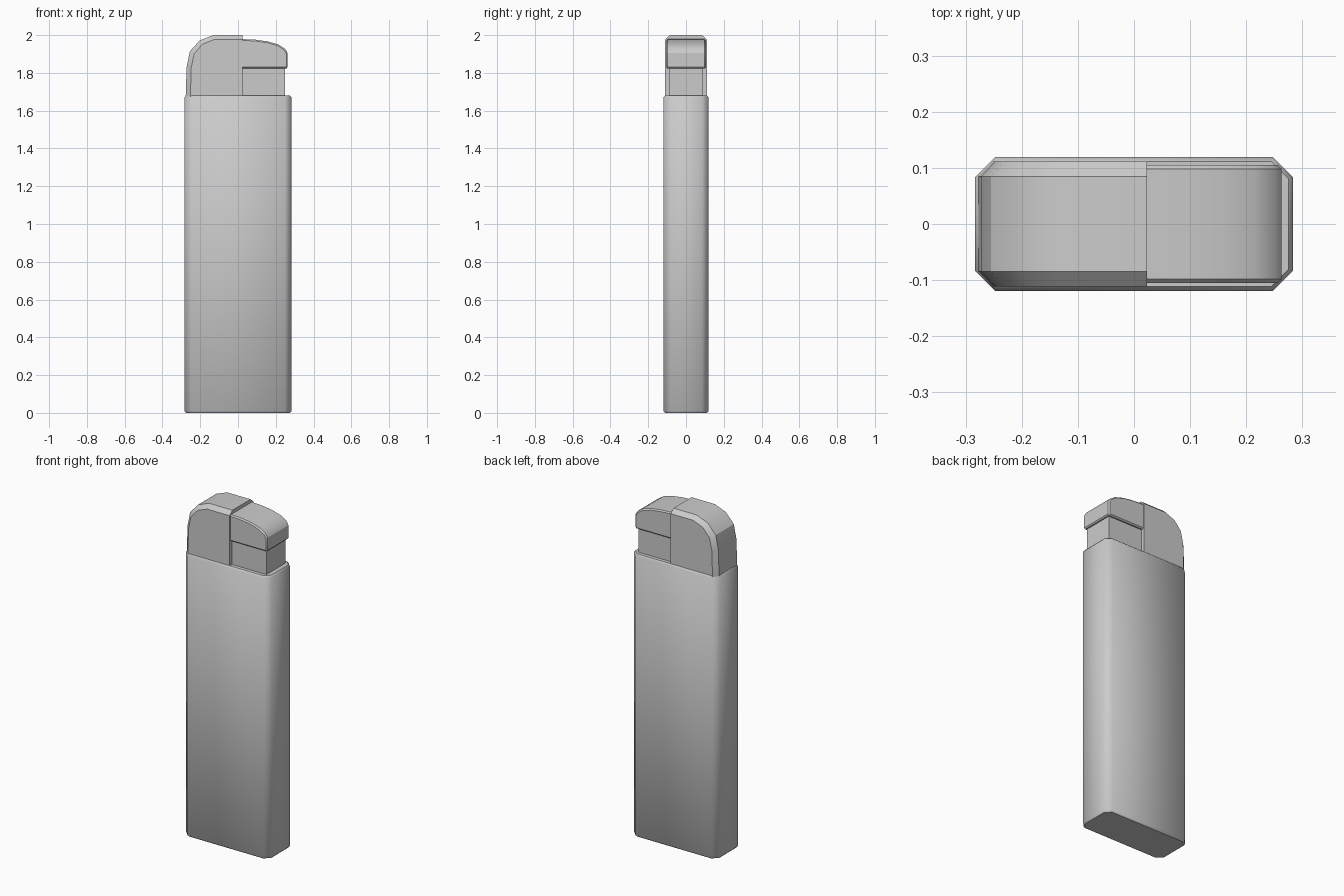
import bpy, bmesh, math

if "Cube" in bpy.data.objects:
    bpy.data.objects.remove(bpy.data.objects["Cube"])


def finish(name, bm, angle):
    bmesh.ops.recalc_face_normals(bm, faces=bm.faces)
    mesh = bpy.data.meshes.new(name)
    bm.to_mesh(mesh)
    bm.free()
    ob = bpy.data.objects.new(name, mesh)
    bpy.context.collection.objects.link(ob)
    bpy.ops.object.select_all(action='DESELECT')
    ob.select_set(True)
    bpy.context.view_layer.objects.active = ob
    bpy.ops.object.shade_smooth_by_angle(angle=math.radians(angle))
    return ob


def loft(name, rings, angle=30):
    """Skin a stack of equal-length point rings and cap both ends."""
    bm = bmesh.new()
    loops = [[bm.verts.new(p) for p in ring] for ring in rings]
    n = len(loops[0])
    for a, b in zip(loops, loops[1:]):
        for i in range(n):
            j = (i + 1) % n
            bm.faces.new((a[i], a[j], b[j], b[i]))
    bm.faces.new(loops[0])
    bm.faces.new(loops[-1])
    return finish(name, bm, angle)


def octagon(z, inset):
    x, y, c = 0.283 - inset, 0.119 - inset, 0.035 - inset * 0.58
    quarter = [(x, y - c), (x - c, y)]
    half = quarter + [(-px, py) for px, py in reversed(quarter)]
    return [(px, py, z) for px, py in half + [(-px, -py) for px, py in half]]


def side_profiles(outer, inner, y_outer, y_inner):
    """Rings across y: chamfered sides use the inner profile."""
    return [[(x, y, z) for x, z in prof] for y, prof in
            ((-y_inner, inner), (-y_outer, outer), (y_outer, outer), (y_inner, inner))]


# Fuel body with softened rims
loft("body", [octagon(0.0, 0.008), octagon(0.01, 0),
              octagon(1.67, 0), octagon(1.68, 0.008)], 50)

# Wind hood with chamfered edge over the rounded shoulder
hood_outer = [(0.023, 1.67), (0.023, 2.0), (-0.13, 2.0), (-0.203, 1.972),
              (-0.255, 1.914), (-0.272, 1.83), (-0.277, 1.67)]
hood_inner = [(0.023, 1.67), (0.023, 1.977), (-0.125, 1.977), (-0.187, 1.953),
              (-0.232, 1.902), (-0.248, 1.825), (-0.252, 1.67)]
loft("wind_hood", side_profiles(hood_outer, hood_inner, 0.085, 0.111))

# Thumb button overhanging the neck
button_outer = [(0.023, 1.823), (0.023, 1.979), (0.09, 1.976), (0.157, 1.967),
                (0.215, 1.95), (0.25, 1.927), (0.263, 1.905), (0.263, 1.83), (0.257, 1.823)]
button_inner = [(0.023, 1.83), (0.023, 1.972), (0.089, 1.969), (0.155, 1.96),
                (0.212, 1.943), (0.245, 1.921), (0.256, 1.902), (0.256, 1.836), (0.252, 1.83)]
loft("thumb_button", side_profiles(button_outer, button_inner, 0.098, 0.105))

# Neck block below the button
neck = [(0.02, 1.67), (0.25, 1.67), (0.25, 1.84), (0.02, 1.84)]
loft("neck", [[(x, y, z) for x, z in neck] for y in (-0.09, 0.09)])
